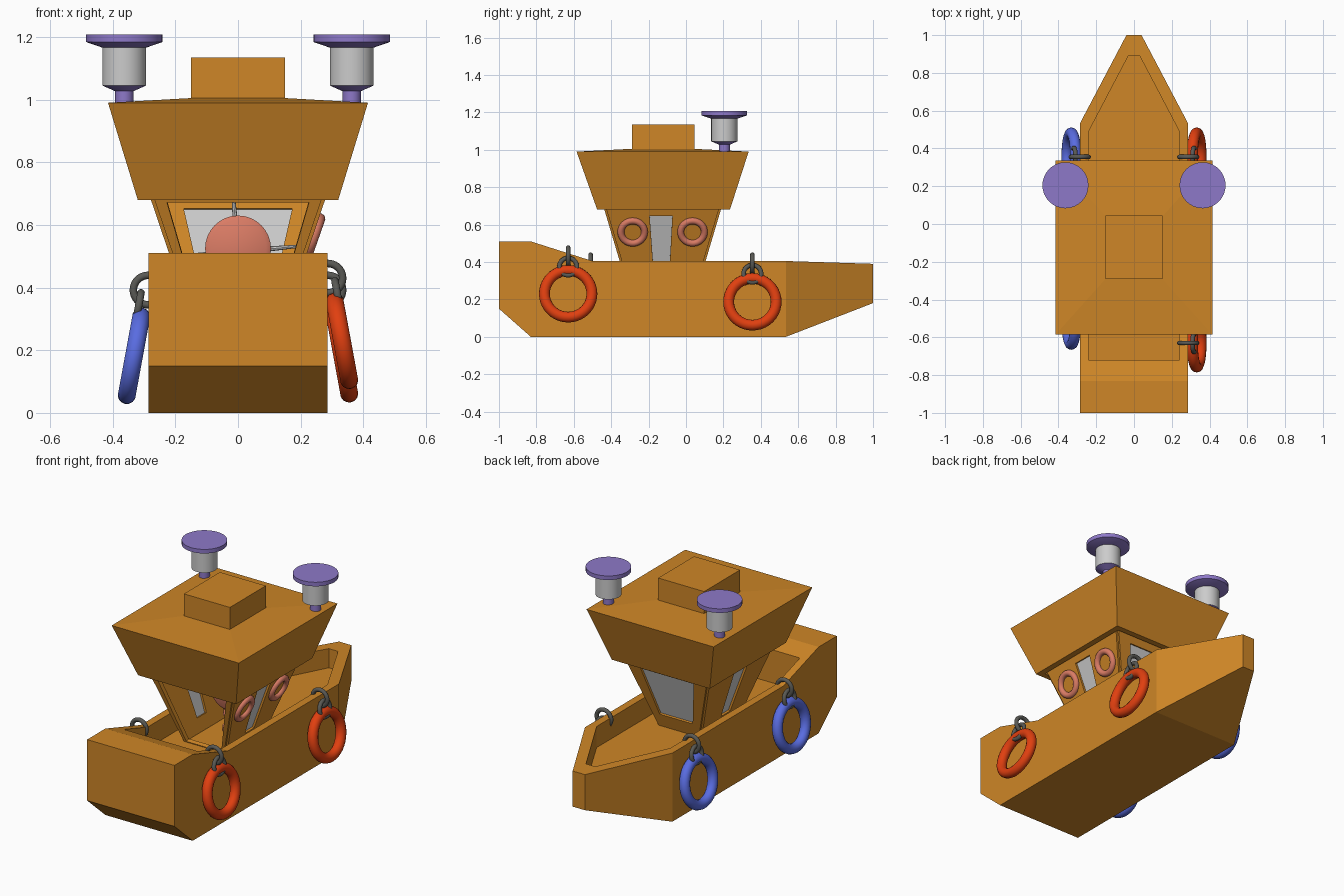
import bpy, bmesh, math
from mathutils import Vector

if "Cube" in bpy.data.objects:
    bpy.data.objects.remove(bpy.data.objects["Cube"])


def mat(name, rgb):
    m = bpy.data.materials.new(name)
    m.diffuse_color = (*rgb, 1)
    m.use_nodes = True
    m.node_tree.nodes["Principled BSDF"].inputs["Base Color"].default_value = m.diffuse_color
    return m


ORANGE = mat("orange", (0.62, 0.24, 0.02))
RED = mat("red", (0.75, 0.05, 0.005))
BLUE = mat("blue", (0.10, 0.15, 0.75))
PURPLE = mat("purple", (0.27, 0.19, 0.58))
SALMON = mat("salmon", (0.70, 0.20, 0.13))
IRON = mat("iron", (0.10, 0.10, 0.09))


def mesh_object(name, bm, material=None, smooth=False):
    bmesh.ops.recalc_face_normals(bm, faces=bm.faces)
    me = bpy.data.meshes.new(name)
    bm.to_mesh(me)
    bm.free()
    ob = bpy.data.objects.new(name, me)
    bpy.context.collection.objects.link(ob)
    if material:
        me.materials.append(material)
    if smooth:
        bpy.ops.object.select_all(action='DESELECT')
        ob.select_set(True)
        bpy.context.view_layer.objects.active = ob
        bpy.ops.object.shade_smooth_by_angle(angle=math.radians(35))
    return ob


def strip(bm, a, b, closed=True):
    n = len(a)
    for i in range(n if closed else n - 1):
        j = (i + 1) % n
        bm.faces.new((a[i], a[j], b[j], b[i]))


def loft(name, loops, material):
    """Stack of equal-length loops, capped at both ends."""
    bm = bmesh.new()
    rings = [[bm.verts.new(p) for p in loop] for loop in loops]
    for a, b in zip(rings, rings[1:]):
        strip(bm, a, b)
    bm.faces.new(rings[0])
    bm.faces.new(rings[-1])
    return mesh_object(name, bm, material)


def rect(x, y0, y1, z):
    return [(-x, y0, z), (x, y0, z), (x, y1, z), (-x, y1, z)]


def lathe(name, profile, loc, material, axis=(0, 0, 1), n=32):
    q = Vector(axis).to_track_quat('Z', 'Y')
    loops = [[Vector(loc) + q @ Vector((r * math.cos(t), r * math.sin(t), z))
              for t in (2 * math.pi * i / n for i in range(n))] for r, z in profile]
    ob = loft(name, loops, material)
    bpy.ops.object.select_all(action='DESELECT')
    ob.select_set(True)
    bpy.context.view_layer.objects.active = ob
    bpy.ops.object.shade_smooth_by_angle(angle=math.radians(35))
    return ob


def ring(name, loc, axis, major, minor, material):
    bpy.ops.mesh.primitive_torus_add(major_radius=major, minor_radius=minor,
                                     major_segments=40, minor_segments=14, location=loc)
    ob = bpy.context.object
    ob.name = name
    ob.rotation_euler = Vector(axis).to_track_quat('Z', 'Y').to_euler()
    ob.data.materials.append(material)
    bpy.ops.object.shade_smooth_by_angle(angle=math.radians(40))
    return ob


# Hull: outer stations (y, half width, bottom, top) and inner well stations (y, half width, top)
outer = [(-1, .285, .15, .51), (-.83, .285, 0, .51), (-.5, .285, 0, .405),
         (.535, .285, 0, .405), (1, .04, .18, .39)]
inner = [(-.72, .24, .475), (-.5, .24, .405), (.49, .24, .405), (.89, .03, .393)]
DECK = .28
bm = bmesh.new()
sides = []
for s in (-1, 1):
    V = bm.verts.new
    ot = [V((s * w, y, t)) for y, w, b, t in outer]
    ob_ = [V((s * w, y, b)) for y, w, b, t in outer]
    it = [V((s * w, y, t)) for y, w, t in inner]
    fl = [V((s * w, y, DECK)) for y, w, t in inner]
    for a, b in ((ot, ob_), (ot[1:], it), (it, fl)):
        strip(bm, a, b, closed=False)
    sides.append((ot, ob_, it, fl))
(lt, lb, li, lf), (rt, rb, ri, rf) = sides
strip(bm, lb, rb, closed=False)
strip(bm, lf, rf, closed=False)
for a, b, c, d in ((lt[0], rt[0], rb[0], lb[0]), (lt[-1], rt[-1], rb[-1], lb[-1]),
                   (lt[0], rt[0], rt[1], lt[1]), (lt[1], rt[1], ri[0], li[0]),
                   (li[0], ri[0], rf[0], lf[0]), (lt[-1], rt[-1], ri[-1], li[-1]),
                   (li[-1], ri[-1], rf[-1], lf[-1])):
    bm.faces.new((a, b, c, d))
mesh_object("hull", bm, ORANGE)

# Cabin: four flared walls with openings and window panes
low = [Vector(p) for p in rect(.13, -.305, .055, DECK)]
high = [Vector(p) for p in rect(.272, -.43, .18, .70)]


def wall(name, i, u0, u1, v0, v1, pane=True):
    j = (i + 1) % 4

    def at(u, v):
        return low[i].lerp(low[j], u).lerp(high[i].lerp(high[j], u), v)
    uv = [(u0, v0), (u1, v0), (u1, v1), (u0, v1)]
    bm = bmesh.new()
    a = [bm.verts.new(at(*p)) for p in ((0, 0), (1, 0), (1, 1), (0, 1))]
    b = [bm.verts.new(at(*p)) for p in uv]
    strip(bm, a, b)
    ob = mesh_object(name, bm, ORANGE)
    mod = ob.modifiers.new("thickness", 'SOLIDIFY')
    mod.thickness = .024
    mod.offset = 0
    if pane:
        bm = bmesh.new()
        bm.faces.new([bm.verts.new(at(*p)) for p in uv])
        mesh_object(name + "_window", bm)


wall("cabin_front", 0, .07, .93, .02, .94, pane=False)
wall("cabin_right", 1, .38, .59, .18, .88)
wall("cabin_back", 2, .16, .84, .2, .88)
wall("cabin_left", 3, .41, .62, .18, .88)

# Roof with a shallow recess below, slightly crowned top, and hatch box
loft("roof", [rect(.285, -.44, .20, .70), rect(.285, -.44, .20, .68),
              rect(.32, -.475, .235, .68), rect(.415, -.585, .335, .99),
              rect(.15, -.29, .04, 1.005)], ORANGE)
loft("roof_hatch", [rect(.15, -.29, .045, .99), rect(.15, -.29, .045, 1.135)], ORANGE)

# Funnels on the rear roof corners
for s, side in ((-1, "left"), (1, "right")):
    loc = (s * .363, .205, 0)
    lathe(f"funnel_base_{side}", [(.029, .98), (.029, 1.027), (.07, 1.045)], loc, PURPLE)
    lathe(f"funnel_body_{side}", [(.07, 1.045), (.07, 1.166)], loc, None)
    lathe(f"funnel_cap_{side}", [(.07, 1.166), (.122, 1.184), (.122, 1.208)], loc, PURPLE)

# Helm: turned pedestal, wheel disc and grey spokes
lathe("helm_pedestal", [(.055, DECK), (.055, .305), (.03, .325), (.03, .345), (.052, .375),
                        (.045, .41), (.03, .44), (.03, .53)], (0, -.05, 0), SALMON, n=24)
lathe("helm_wheel", [(.09, -.02), (.105, -.01), (.105, .015), (.09, .025)],
      (0, -.09, .525), SALMON, axis=(0, -1, 0))
for k in range(4):
    t = math.radians(5 + 90 * k)
    lathe(f"helm_spoke_{k + 1}", [(.009, .08), (.005, .19)], (0, -.09, .515), None,
          axis=(math.cos(t), 0, math.sin(t)), n=8)

# Small lifebuoys on the right cabin wall
for k, y in enumerate((-.285, .035)):
    ring(f"lifebuoy_{k + 1}", (.24, y, .56), (.94, 0, -.33), .063, .018, SALMON)

# Fender rings hanging from two-link chains over the rails
for name, s, y, zf, zl, m in (("fender_right_front", 1, -.63, .23, .43, RED),
                              ("fender_right_back", 1, .355, .187, .392, RED),
                              ("fender_left_front", -1, -.51, .182, .392, BLUE),
                              ("fender_left_back", -1, .355, .182, .392, BLUE)):
    ring(name, (s * .332, y, zf), (s * .98, 0, .18), .127, .029, m)
    ring(name + "_rail_link", (s * .287, y, zl), (0, 1, 0), .047, .012, IRON)
    ring(name + "_hang_link", (s * .318, y, zl - .055), (s * .98, 0, .18), .047, .012, IRON)
